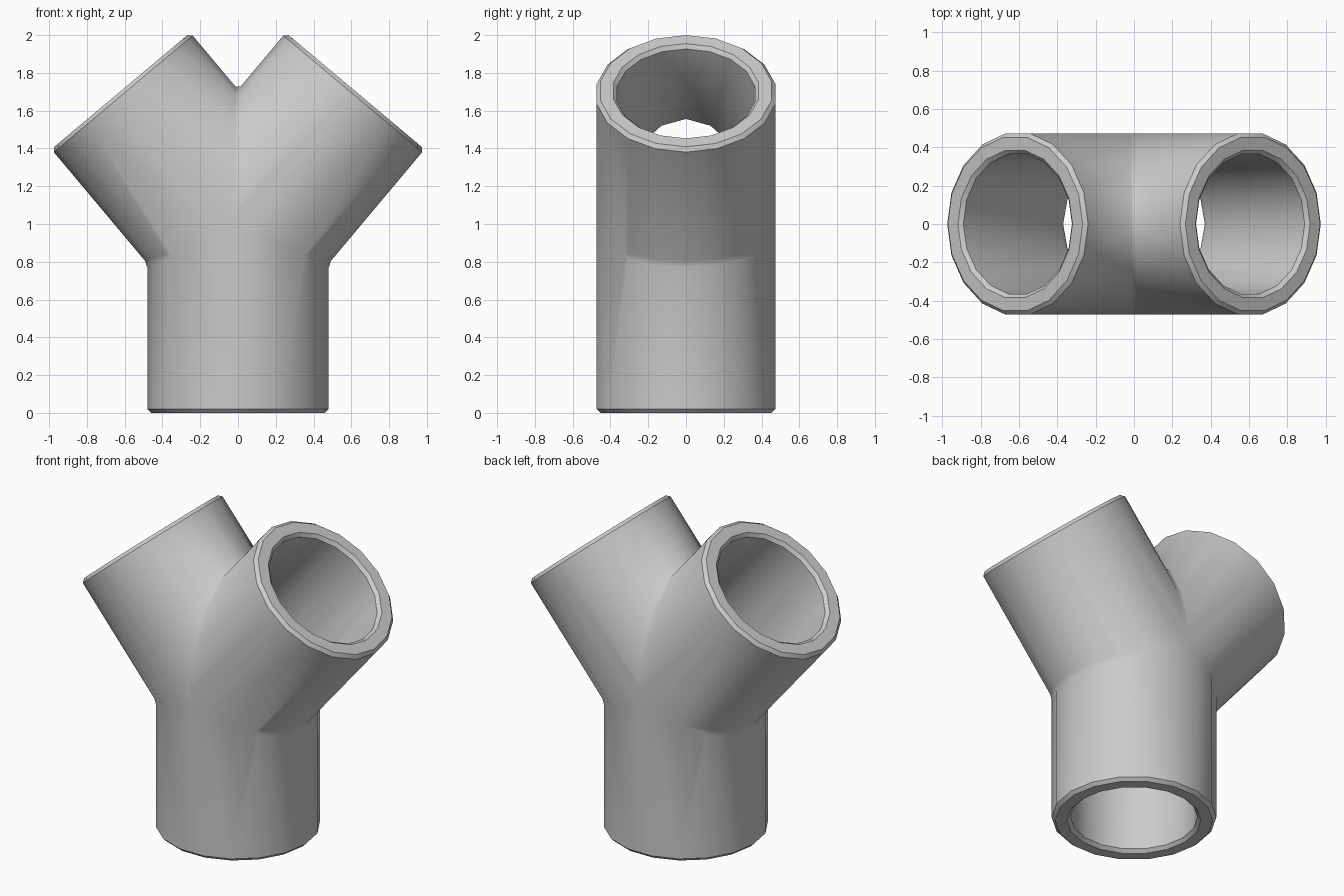
import bpy, bmesh
from math import sin, cos, tan, radians
from mathutils import Vector

if "Cube" in bpy.data.objects:
    bpy.data.objects.remove(bpy.data.objects["Cube"])

SIDES, R_OUT, R_BORE = 18, 0.48, 0.37
LENGTH, BEVEL = 0.965, 0.02
TILT = radians(40)
CENTRE = Vector((0, 0, LENGTH))
Y = Vector((0, 1, 0))
s, c = sin(TILT), cos(TILT)

# each tube: axis, sideways direction, mitre slopes for u > 0 and u < 0
half = tan(TILT / 2)
TUBES = [
    (Vector((0, 0, -1)), Vector((1, 0, 0)), half, half),      # trunk
    (Vector((s, 0, c)), Vector((c, 0, -s)), half, c / s),     # right arm
    (Vector((-s, 0, c)), Vector((-c, 0, -s)), half, c / s),   # left arm
]


def section(r):
    """18-gon with an extra point where the three mitres meet."""
    pts = []
    for i in range(SIDES):
        a = radians(360 / SIDES * i)
        pts.append((r * cos(a), r * sin(a)))
    flat = r * cos(radians(180 / SIDES))
    pts.insert(5, (0.0, flat))
    pts.insert(15, (0.0, -flat))
    return pts


bm = bmesh.new()
for axis, side, k_pos, k_neg in TUBES:
    # rings: outer mitre, outer end, bore end, bore mitre
    rings = []
    for r, at_end in ((R_OUT, False), (R_OUT, True), (R_BORE, True), (R_BORE, False)):
        ring = []
        for u, v in section(r):
            t = LENGTH if at_end else (u * k_pos if u > 0 else -u * k_neg)
            ring.append(bm.verts.new(CENTRE + side * u + Y * v + axis * t))
        rings.append(ring)
    n = len(rings[0])
    for a, b in zip(rings, rings[1:]):
        for i in range(n):
            j = (i + 1) % n
            bm.faces.new((a[i], a[j], b[j], b[i]))

# weld the mitres, then bevel rims and strong folds
bmesh.ops.remove_doubles(bm, verts=bm.verts[:], dist=0.0005)
bmesh.ops.recalc_face_normals(bm, faces=bm.faces[:])
folds = [e for e in bm.edges if e.calc_face_angle(0) > radians(29)]
bmesh.ops.bevel(bm, geom=folds, offset=BEVEL, offset_type='OFFSET', segments=1,
                profile=0.5, affect='EDGES', clamp_overlap=True)
bmesh.ops.recalc_face_normals(bm, faces=bm.faces[:])

# smooth everywhere, crisp only at the rims
for f in bm.faces:
    f.smooth = True
bm.edges.ensure_lookup_table()
for e in bm.edges:
    mid = (e.verts[0].co + e.verts[1].co) / 2 - CENTRE
    at_rim = any(mid.dot(t[0]) > LENGTH - 0.04 for t in TUBES)
    e.smooth = not (at_rim and e.calc_face_angle(0) > radians(30))

mesh = bpy.data.meshes.new("y_pipe_fitting")
bm.to_mesh(mesh)
bm.free()
obj = bpy.data.objects.new("y_pipe_fitting", mesh)
bpy.context.collection.objects.link(obj)
